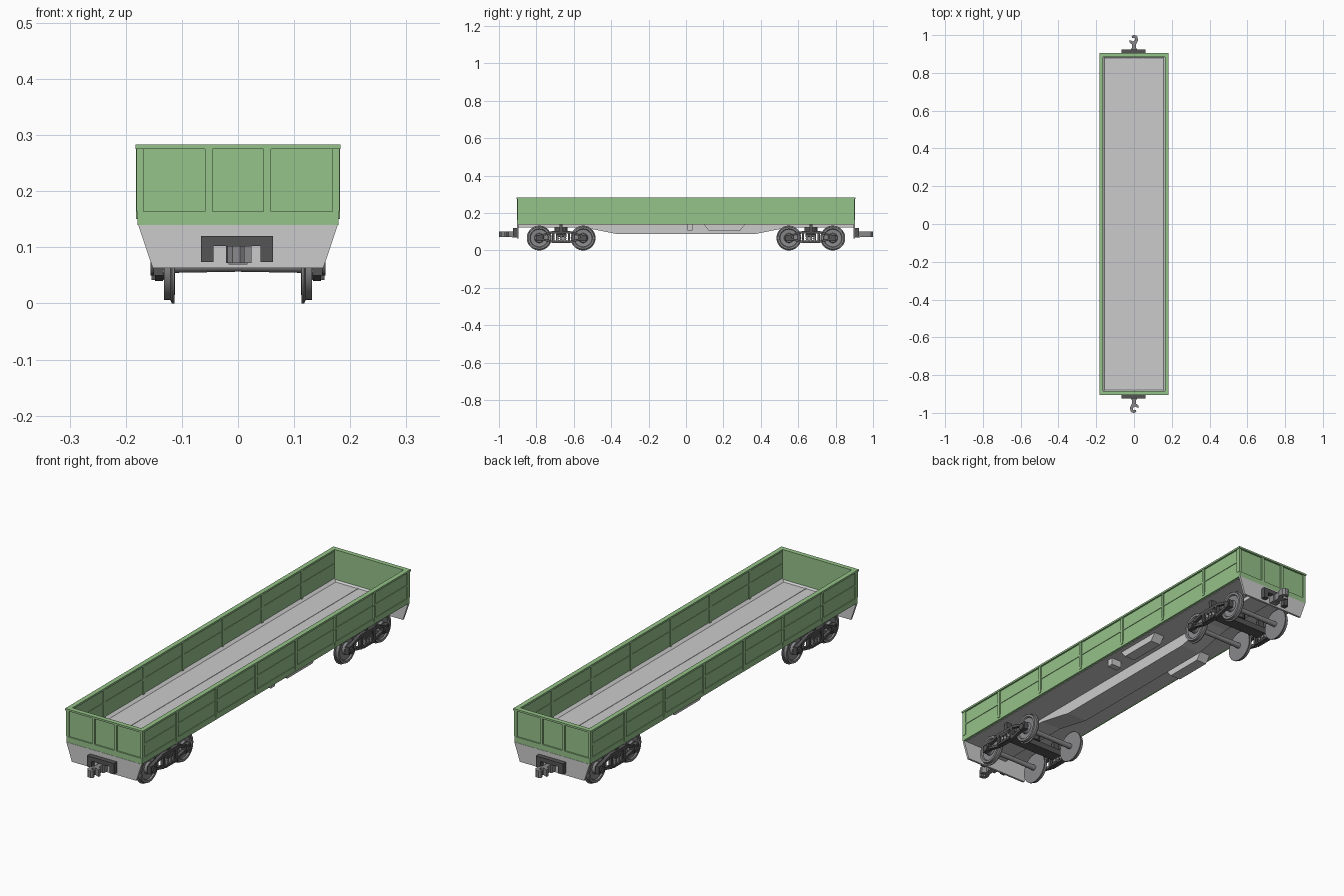
import bpy, bmesh, math

if "Cube" in bpy.data.objects:
    bpy.data.objects.remove(bpy.data.objects["Cube"])


def material(name, rgb):
    m = bpy.data.materials.new(name)
    m.diffuse_color = (*rgb, 1)
    m.use_nodes = True
    m.node_tree.nodes["Principled BSDF"].inputs["Base Color"].default_value = m.diffuse_color
    return m


GREEN = material("green_paint", (0.30, 0.54, 0.25))
DARK = material("dark_metal", (0.09, 0.09, 0.09))
IRON = material("iron", (0.25, 0.25, 0.26))


def prism(bm, pts, axis, a, b):
    """Extrude a 2D outline along an axis from a to b."""
    put = {'x': lambda u, v, w: (w, u, v),
           'y': lambda u, v, w: (u, w, v),
           'z': lambda u, v, w: (u, v, w)}[axis]
    lo = [bm.verts.new(put(u, v, a)) for u, v in pts]
    hi = [bm.verts.new(put(u, v, b)) for u, v in pts]
    n = len(pts)
    bm.faces.new(lo)
    bm.faces.new(hi[::-1])
    for i in range(n):
        j = (i + 1) % n
        bm.faces.new((lo[i], hi[i], hi[j], lo[j]))


def box(bm, x0, x1, y0, y1, z0, z1):
    prism(bm, [(x0, y0), (x1, y0), (x1, y1), (x0, y1)], 'z', z0, z1)


def disc(bm, r, axis, u, v, a, b, n=16):
    prism(bm, [(u + r * math.cos(2 * math.pi * i / n), v + r * math.sin(2 * math.pi * i / n))
               for i in range(n)], axis, a, b)


def lathe(bm, profile, y, z, n=32):
    """Revolve (x, radius) points about an axle parallel to x."""
    rings = []
    for x, r in profile:
        if r == 0:
            rings.append([bm.verts.new((x, y, z))] * n)
        else:
            rings.append([bm.verts.new((x, y + r * math.cos(2 * math.pi * i / n),
                                        z + r * math.sin(2 * math.pi * i / n))) for i in range(n)])
    for p, q in zip(rings, rings[1:]):
        for i in range(n):
            j = (i + 1) % n
            bm.faces.new(list(dict.fromkeys((p[i], p[j], q[j], q[i]))))


def part(name, build, mat=None, mirror="", smooth=False):
    bm = bmesh.new()
    build(bm)
    bmesh.ops.recalc_face_normals(bm, faces=bm.faces)
    me = bpy.data.meshes.new(name)
    bm.to_mesh(me)
    bm.free()
    ob = bpy.data.objects.new(name, me)
    bpy.context.collection.objects.link(ob)
    if mat:
        me.materials.append(mat)
    if mirror:
        mod = ob.modifiers.new("mirror", 'MIRROR')
        mod.use_axis = ('x' in mirror, 'y' in mirror, False)
        mod.use_mirror_merge = False
    if smooth:
        bpy.ops.object.select_all(action='DESELECT')
        ob.select_set(True)
        bpy.context.view_layer.objects.active = ob
        bpy.ops.object.shade_smooth_by_angle(angle=math.radians(35))
    return ob


# --- Floor, with long seams and sloped edge strips
def floor(bm):
    box(bm, -.168, .168, -.893, .893, .138, .148)
    for x in (-.05, 0, .05):
        box(bm, x - .0015, x + .0015, -.89, .89, .148, .1495)
    for s in (-1, 1):
        prism(bm, [(s * .168, .148), (s * .155, .148), (s * .168, .158)], 'y', -.893, .893)
        prism(bm, [(s * .893, .148), (s * .880, .148), (s * .893, .158)], 'x', -.167, .167)


part("floor", floor)

# --- Green walls, rails and posts
POSTS = (-.667, -.4, -.135, .135, .4, .667)


def side_wall(bm):
    box(bm, .167, .176, -.897, .897, .14, .28)
    box(bm, .170, .179, -.902, .902, .14, .164)      # bottom rail
    box(bm, .163, .183, -.905, .905, .275, .283)     # top rail
    box(bm, .165, .1785, -.897, .897, .215, .222)    # middle rib
    for y in POSTS:
        box(bm, .164, .1815, y - .006, y + .006, .15, .276)
    for y in (-.893, .893):
        box(bm, .168, .1805, y - .009, y + .009, .164, .276)


def end_wall(bm):
    box(bm, -.17, .17, .888, .897, .14, .28)
    box(bm, -.179, .179, .892, .903, .14, .164)
    box(bm, -.183, .183, .885, .905, .275, .283)
    for x in (-.052, .052):
        box(bm, x - .0065, x + .0065, .895, .903, .162, .276)


part("side_wall", side_wall, GREEN, "x")
part("end_wall", end_wall, GREEN, "y")

# --- Underframe: sloped end plates, deep-bellied centre sill, equipment boxes
part("end_plate", lambda bm: prism(
    bm, [(-.178, .14), (.178, .14), (.152, .063), (-.152, .063)], 'y', .895, .904), None, "y")
part("centre_sill", lambda bm: prism(
    bm, [(-.895, .139), (.895, .139), (.895, .122), (.54, .122), (.37, .088),
         (-.37, .088), (-.54, .122), (-.895, .122)], 'x', -.048, .048))
part("equipment_box", lambda bm: prism(
    bm, [(.095, .139), (.315, .139), (.29, .108), (.12, .108)], 'x', .10, .15), None, "x")
part("small_box", lambda bm: box(bm, .10, .15, .008, .036, .108, .139))

# --- Bogies: wheelsets, side frames, bolster, springs (quarter, mirrored)
AXLES = (.55, .785)
MID = sum(AXLES) / 2
ZA = .0665


def wheels(bm):
    for y in AXLES:
        lathe(bm, [(0, .010), (.112, .012), (.113, .0665), (.118, .0665), (.120, .061), (.132, .060),
                   (.132, .050), (.126, .047), (.124, .026), (.134, .022), (.134, 0)], y, ZA)


def side_frame(bm):
    h = .117
    # upper and lower chords
    upper = [(-h, .072), (-.05, .090), (.05, .090), (h, .072),
             (h, .082), (.05, .103), (-.05, .103), (-h, .082)]
    lower = [(-h, .058), (-.045, .040), (.045, .040), (h, .058),
             (h, .068), (.04, .052), (-.04, .052), (-h, .068)]
    for outline in (upper, lower):
        prism(bm, [(MID + u, v) for u, v in outline], 'x', .134, .148)
    for d in (-.042, .042):
        box(bm, .134, .148, MID + d - .006, MID + d + .006, .045, .095)
    box(bm, .136, .152, MID - .028, MID + .028, .076, .088)     # bolster end
    box(bm, .130, .154, MID - .04, MID + .04, .042, .050)       # spring plank


def axle_boxes(bm):
    for y in AXLES:
        box(bm, .133, .151, y - .018, y + .018, .050, .083)
        disc(bm, .014, 'x', y, ZA - .003, .148, .156)


def springs(bm):
    for d in (-.02, 0, .02):
        for i in range(5):
            z = .050 + i * .0054
            disc(bm, .0085 if i % 2 == 0 else .0065, 'z', .143, MID + d, z, z + .0054, 12)


def bolster(bm):
    box(bm, 0, .136, MID - .026, MID + .026, .072, .098)
    disc(bm, .035, 'z', 0, MID, .096, .124, 20)
    box(bm, .115, .142, MID - .008, MID + .008, .096, .139)     # side bearer


part("wheelsets", wheels, IRON, "xy", True)
part("bogie_side_frames", side_frame, DARK, "xy")
part("axle_boxes", axle_boxes, DARK, "xy", True)
part("bogie_springs", springs, IRON, "xy", True)
part("bogie_bolsters", bolster, DARK, "xy")

# --- Couplers: striker frame around a hooked head, one at each end
part("coupler_frame", lambda bm: prism(
    bm, [(-.066, .074), (-.066, .12), (.062, .12), (.062, .074), (.040, .074), (.040, .102),
         (-.044, .102), (-.044, .074)], 'y', .903, .925), DARK, "y")


def coupler(bm):
    head = [(-.010, .90), (-.010, .950), (-.024, .962), (-.024, .974), (-.012, .970), (-.004, .966),
            (.006, .974), (.004, .985), (-.010, .984), (-.012, .994), (-.004, 1.0), (.010, .999),
            (.019, .990), (.021, .972), (.010, .950), (.010, .90)]
    prism(bm, head, 'z', .072, .102)
    box(bm, -.017, .017, .90, .930, .069, .099)


for i in range(2):
    ob = part(("rear_coupler", "front_coupler")[i], coupler, IRON)
    ob.rotation_euler.z = i * math.pi
